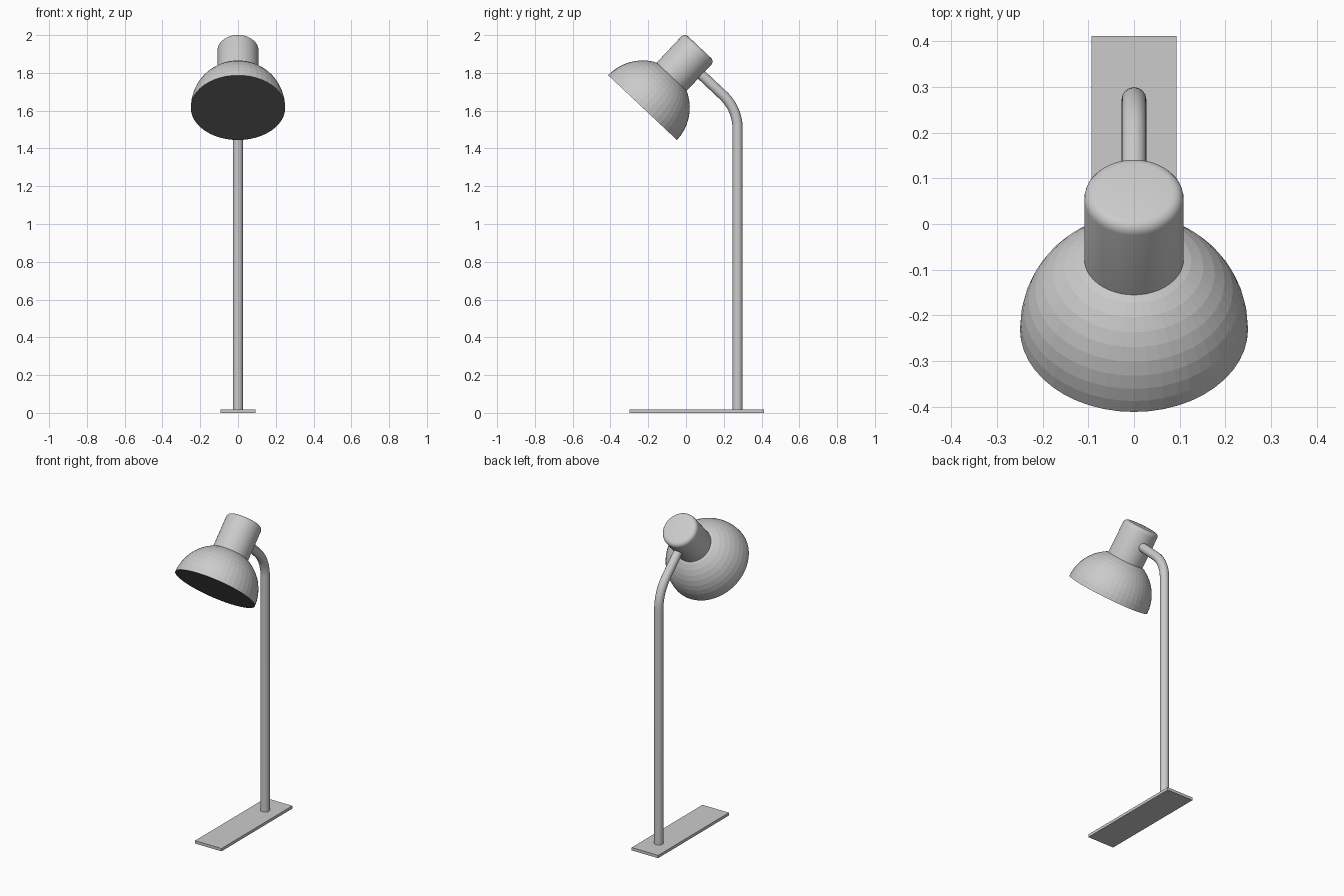
import bpy, bmesh
from math import sin, cos, tan, pi, radians
from mathutils import Vector, Matrix

if "Cube" in bpy.data.objects:
    bpy.data.objects.remove(bpy.data.objects["Cube"])

TILT = radians(43.3)
RIM = Vector((0, -0.23, 1.616))          # centre of the shade opening
AXIS = Vector((0, sin(TILT), cos(TILT)))   # head axis, pointing up and back
SIDE = Vector((0, cos(TILT), -sin(TILT)))  # across the head, toward the arm
POSE = Matrix.Translation(RIM) @ Matrix.Rotation(-TILT, 4, 'X')


def add_object(name, bm, smooth=None):
    bmesh.ops.recalc_face_normals(bm, faces=bm.faces[:])
    mesh = bpy.data.meshes.new(name)
    bm.to_mesh(mesh)
    bm.free()
    ob = bpy.data.objects.new(name, mesh)
    bpy.context.collection.objects.link(ob)
    if smooth:
        smooth_object(ob, smooth)
    return ob


def smooth_object(ob, angle):
    bpy.ops.object.select_all(action='DESELECT')
    ob.select_set(True)
    bpy.context.view_layer.objects.active = ob
    bpy.ops.object.shade_smooth_by_angle(angle=radians(angle))


def lathe(name, profile, steps, smooth=None):
    """Spin (radius, height) points around the tilted head axis."""
    bm = bmesh.new()
    verts = [bm.verts.new((r, 0, h)) for r, h in profile]
    edges = [bm.edges.new(pair) for pair in zip(verts, verts[1:])]
    bmesh.ops.spin(bm, geom=verts + edges, cent=(0, 0, 0), axis=(0, 0, 1),
                   angle=2 * pi, steps=steps)
    bmesh.ops.remove_doubles(bm, verts=bm.verts[:], dist=1e-5)
    bm.transform(POSE)
    return add_object(name, bm, smooth)


# Flat base plate
bm = bmesh.new()
bmesh.ops.create_cube(bm, size=1)
bmesh.ops.scale(bm, vec=(0.186, 0.71, 0.018), verts=bm.verts[:])
bmesh.ops.translate(bm, vec=(0, 0.057, 0.009), verts=bm.verts[:])
add_object("base_plate", bm)

# Hemispherical shade, closed by a dark disc
R, RINGS = 0.25, 12
dome = [(R * cos(i * pi / 2 / RINGS), R * sin(i * pi / 2 / RINGS)) for i in range(RINGS)]
shade = lathe("lamp_shade", [(0, 0)] + dome + [(0, R)], 48)
for name, value in (("shade_grey", 0.8), ("opening_dark", 0.12)):
    mat = bpy.data.materials.new(name)
    mat.diffuse_color = (value, value, value, 1)
    mat.use_nodes = True
    mat.node_tree.nodes["Principled BSDF"].inputs["Base Color"].default_value = mat.diffuse_color
    shade.data.materials.append(mat)
for face in shade.data.polygons:
    if face.normal.dot(AXIS) < -0.99:
        face.material_index = 1

# Cylindrical lamp head with a rounded top edge
r, top, b = 0.109, 0.44, 0.025
edge = [(r - b + b * cos(i * pi / 8), top - b + b * sin(i * pi / 8)) for i in range(5)]
lathe("lamp_head", [(0, 0.215), (r, 0.215)] + edge + [(0, top)], 48, 35)

# Pole that bends into the lamp head
POLE_Y = 0.273
end = RIM + AXIS * 0.34 + SIDE * 0.085
corner = end - SIDE * ((end.y - POLE_Y) / SIDE.y)
turn = pi / 2 - TILT
bend = 0.24
start_z = corner.z - bend * tan(turn / 2)
path = [Vector((0, POLE_Y, 0.01))]
for i in range(13):
    a = turn * i / 12
    path.append(Vector((0, POLE_Y - bend * (1 - cos(a)), start_z + bend * sin(a))))
path.append(end)
curve = bpy.data.curves.new("bent_pole", 'CURVE')
curve.dimensions = '3D'
curve.bevel_depth = 0.027
curve.bevel_resolution = 6
curve.use_fill_caps = True
spline = curve.splines.new('POLY')
spline.points.add(len(path) - 1)
for point, co in zip(spline.points, path):
    point.co = (*co, 1)
pole = bpy.data.objects.new("bent_pole", curve)
bpy.context.collection.objects.link(pole)
bpy.ops.object.select_all(action='DESELECT')
pole.select_set(True)
bpy.context.view_layer.objects.active = pole
bpy.ops.object.convert(target='MESH')
smooth_object(bpy.context.object, 40)
